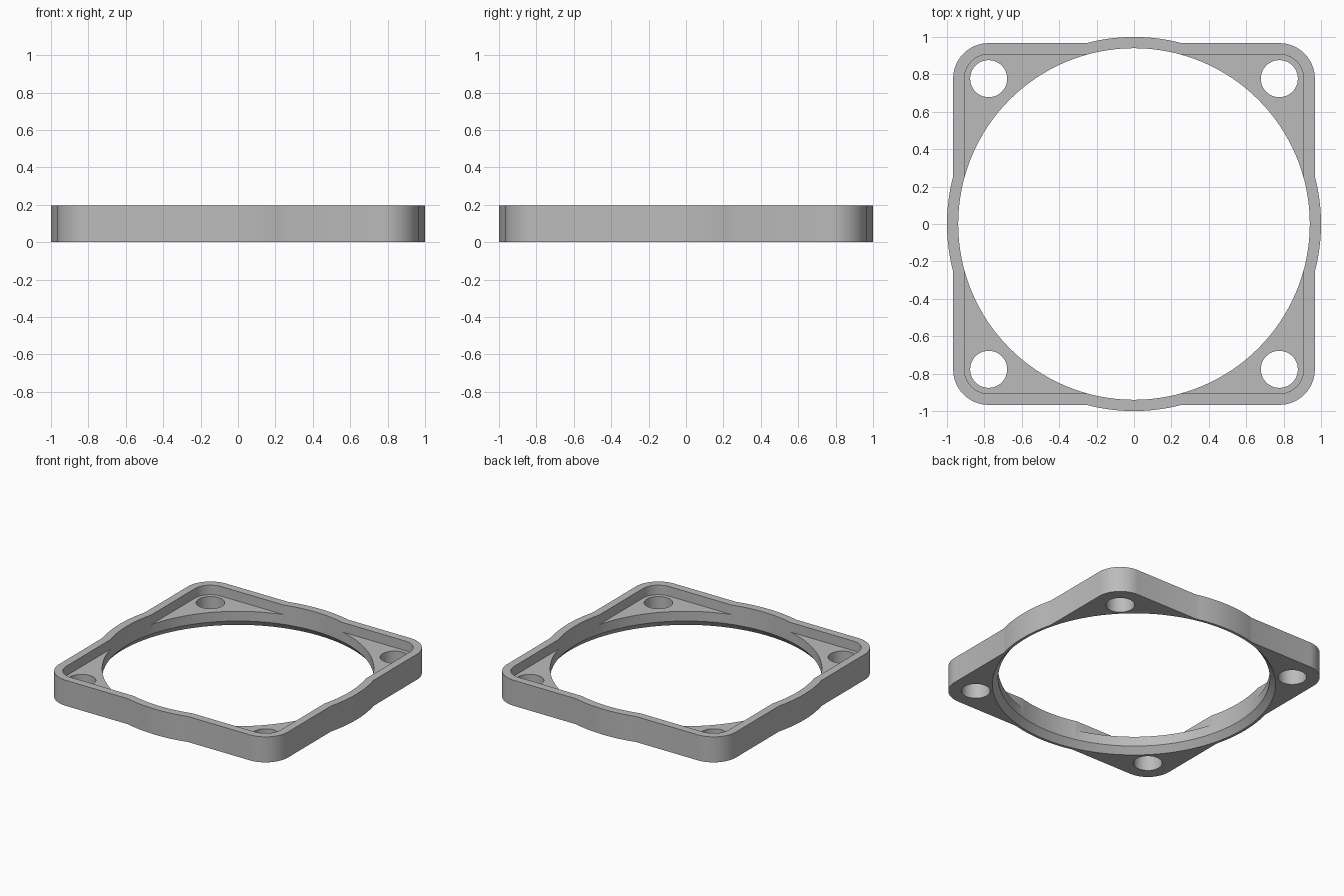
import bpy
import bmesh
from math import acos, cos, sin, pi, radians

HEIGHT = 0.195
FLOOR = 0.122      # top of the corner flanges
BORE = 0.94
HOLE_POS = 0.777

cube = bpy.data.objects.get("Cube")
if cube:
    bpy.data.objects.remove(cube, do_unlink=True)

grey = bpy.data.materials.new("plain grey")
grey.use_nodes = True
grey.diffuse_color = (0.5, 0.5, 0.5, 1)
grey.node_tree.nodes["Principled BSDF"].inputs["Base Color"].default_value = (0.5, 0.5, 0.5, 1)


def outline(half, radius, bulge=None, steps=16):
    """Rounded square, optionally swelling to a circle at each side's middle."""
    points = []
    for quarter in range(4):
        turn = quarter * pi / 2
        local = []
        if bulge:
            a = acos(half / bulge)
            local += [(bulge * cos(t), bulge * sin(t))
                      for t in (a * (2 * i / steps - 1) for i in range(steps + 1))]
        c = half - radius
        local += [(c + radius * cos(t), c + radius * sin(t))
                  for t in (pi / 2 * i / steps for i in range(steps + 1))]
        points += [(x * cos(turn) - y * sin(turn), x * sin(turn) + y * cos(turn))
                   for x, y in local]
    return points


def finish(name, bm):
    bmesh.ops.recalc_face_normals(bm, faces=bm.faces)
    mesh = bpy.data.meshes.new(name)
    bm.to_mesh(mesh)
    bm.free()
    mesh.materials.append(grey)
    obj = bpy.data.objects.new(name, mesh)
    bpy.context.collection.objects.link(obj)
    return obj


def prism(name, points, low, high):
    bm = bmesh.new()
    face = bm.faces.new([bm.verts.new((x, y, low)) for x, y in points])
    grown = bmesh.ops.extrude_face_region(bm, geom=[face])["geom"]
    top = [v for v in grown if isinstance(v, bmesh.types.BMVert)]
    bmesh.ops.translate(bm, verts=top, vec=(0, 0, high - low))
    return finish(name, bm)


def cone(name, r_low, r_high, low, high, x=0, y=0, sides=128):
    bm = bmesh.new()
    bmesh.ops.create_cone(bm, cap_ends=True, segments=sides, radius1=r_low,
                          radius2=r_high, depth=high - low)
    bmesh.ops.translate(bm, verts=bm.verts, vec=(x, y, (low + high) / 2))
    return finish(name, bm)


# Outer frame block
frame = prism("mounting_frame", outline(0.967, 0.19, 1.0), 0, HEIGHT)

# Recess, main bore, bevelled underside of the bore and corner screw holes
cutters = [
    prism("recess_cutter", outline(0.907, 0.13), FLOOR, 0.4),
    cone("bore_cutter", BORE, BORE, -0.2, 0.4),
    cone("bevel_cutter", BORE + 0.08, BORE - 0.04, -0.048, 0.096),
]
for sx in (-1, 1):
    for sy in (-1, 1):
        cutters.append(cone("screw_hole_cutter", 0.099, 0.099, -0.2, 0.4,
                            sx * HOLE_POS, sy * HOLE_POS, 48))

bpy.ops.object.select_all(action='DESELECT')
frame.select_set(True)
bpy.context.view_layer.objects.active = frame
for cutter in cutters:
    cutter.hide_render = True
    mod = frame.modifiers.new("cut", 'BOOLEAN')
    mod.operation = 'DIFFERENCE'
    mod.solver = 'EXACT'
    mod.object = cutter
    bpy.ops.object.modifier_apply(modifier=mod.name)
    bpy.data.objects.remove(cutter, do_unlink=True)

bpy.ops.object.shade_smooth_by_angle(angle=radians(30))
